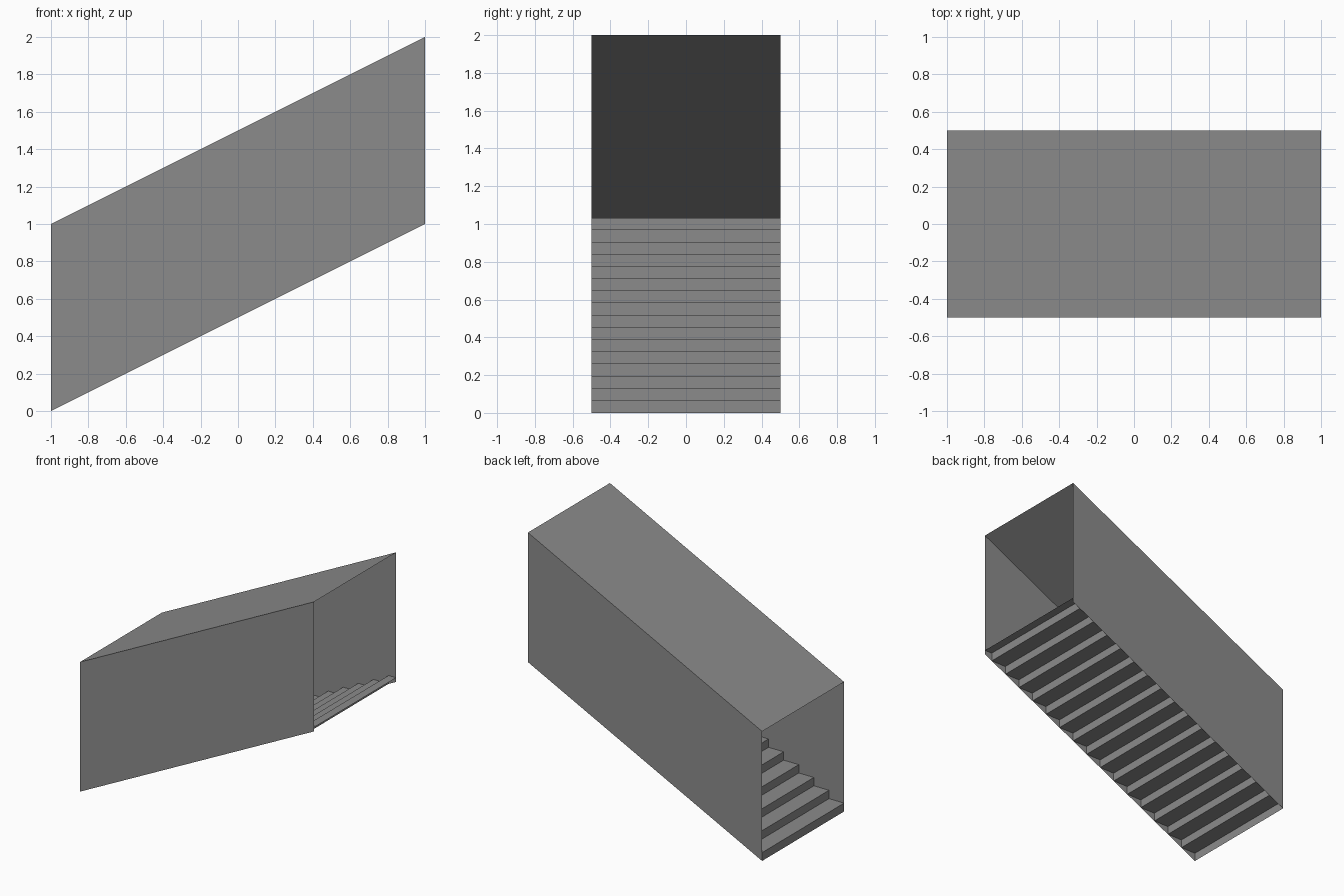
import bpy
import bmesh

cube = bpy.data.objects.get("Cube")
if cube:
    bpy.data.objects.remove(cube, do_unlink=True)

HALF_LENGTH, HALF_WIDTH, HEIGHT = 1.0, 0.5, 1.0
SLOPE = 0.5
RISERS = 16
RUN = 2 * HALF_LENGTH / (RISERS - 0.5)   # the top tread is half a step long
RISE = RUN * SLOPE

grey = bpy.data.materials.new("plain grey")
grey.use_nodes = True
colour = (0.26, 0.26, 0.26, 1)
grey.diffuse_color = colour
grey.node_tree.nodes["Principled BSDF"].inputs["Base Color"].default_value = colour


def add_object(name, bm):
    mesh = bpy.data.meshes.new(name)
    bm.to_mesh(mesh)
    bm.free()
    mesh.materials.append(grey)
    obj = bpy.data.objects.new(name, mesh)
    bpy.context.collection.objects.link(obj)


def sweep_across(name, profile):
    """Thin sheet following an x-z profile across the full width."""
    bm = bmesh.new()
    rows = [[bm.verts.new((x, y, z)) for y in (-HALF_WIDTH, HALF_WIDTH)]
            for x, z in profile]
    for a, b in zip(rows, rows[1:]):
        bm.faces.new((a[0], b[0], b[1], a[1]))
    add_object(name, bm)


def side_wall(name, side):
    """Slanted thin wall, facing outwards."""
    rise = 2 * HALF_LENGTH * SLOPE
    outline = [(-HALF_LENGTH, 0), (HALF_LENGTH, rise),
               (HALF_LENGTH, rise + HEIGHT), (-HALF_LENGTH, HEIGHT)]
    if side > 0:
        outline.reverse()
    bm = bmesh.new()
    bm.faces.new([bm.verts.new((x, side * HALF_WIDTH, z)) for x, z in outline])
    add_object(name, bm)


# Stairs: riser then tread, climbing towards +x
steps = [(-HALF_LENGTH, 0)]
for i in range(RISERS):
    x, top = -HALF_LENGTH + i * RUN, (i + 1) * RISE
    steps += [(x, top), (min(x + RUN, HALF_LENGTH), top)]
sweep_across("stairs", steps)

# Sloping roof, open at both ends
sweep_across("roof", [(-HALF_LENGTH, HEIGHT),
                      (HALF_LENGTH, HEIGHT + 2 * HALF_LENGTH * SLOPE)])

# Side walls
side_wall("front_wall", -1)
side_wall("back_wall", 1)
